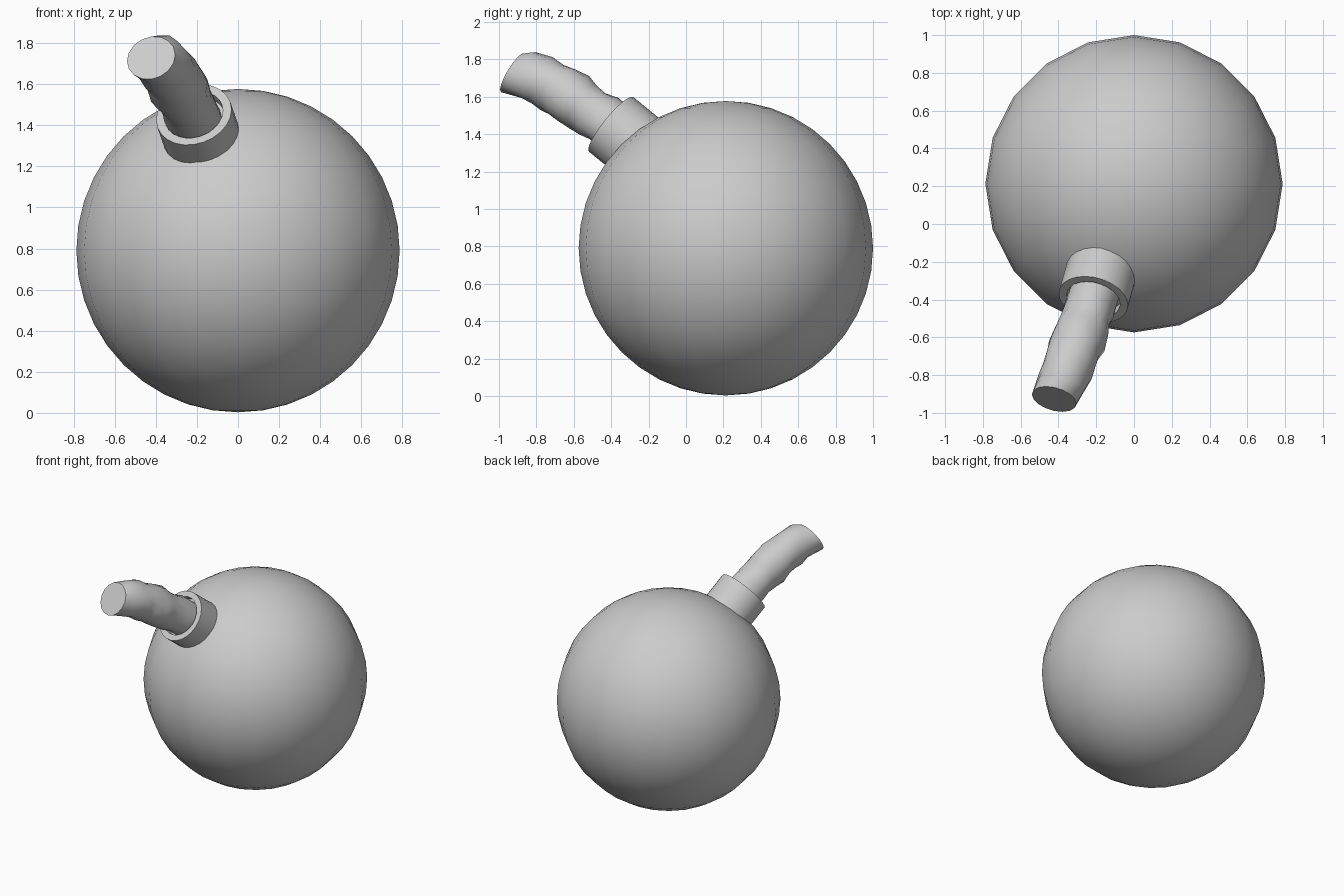
import bpy, bmesh, math
from mathutils import Vector

if "Cube" in bpy.data.objects:
    bpy.data.objects.remove(bpy.data.objects["Cube"])


def finish(name, bm):
    bmesh.ops.recalc_face_normals(bm, faces=bm.faces)
    me = bpy.data.meshes.new(name)
    bm.to_mesh(me)
    bm.free()
    ob = bpy.data.objects.new(name, me)
    bpy.context.collection.objects.link(ob)
    bpy.context.view_layer.objects.active = ob
    ob.select_set(True)
    bpy.ops.object.shade_smooth_by_angle(angle=math.radians(35))
    ob.select_set(False)
    return ob


def loft(name, rings):
    """Skin a list of vertex rings and close both ends."""
    bm = bmesh.new()
    vs = [[bm.verts.new(p) for p in ring] for ring in rings]
    n = len(vs[0])
    for a, b in zip(vs, vs[1:]):
        for i in range(n):
            j = (i + 1) % n
            bm.faces.new((a[i], a[j], b[j], b[i]))
    bm.faces.new(vs[0])
    bm.faces.new(vs[-1])
    return finish(name, bm)


def ring(center, axis, radius_at, n):
    axis = Vector(axis).normalized()
    u = axis.cross(Vector((1, 0, 0))).normalized()
    v = axis.cross(u)
    out = []
    for i in range(n):
        a = 2 * math.pi * i / n
        out.append(Vector(center) + (u * math.cos(a) + v * math.sin(a)) * radius_at(a))
    return out


# round body
bm = bmesh.new()
bmesh.ops.create_uvsphere(bm, u_segments=20, v_segments=20, radius=0.787)
# a pole vertex of the equator lies on the y axis
bmesh.ops.translate(bm, verts=bm.verts, vec=(0, 0.213, 0.79))
finish("body", bm)

# neck collar with a shallow socket
axis = Vector((-0.215, -0.757, 0.617)).normalized()
end = Vector((-0.215, -0.40, 1.452))
profile = [(-0.34, 0.188), (0, 0.188), (0, 0.145), (-0.05, 0.145)]
loft("neck", [ring(end + axis * d, axis, lambda a, r=r: r, 24) for d, r in profile])

# lumpy bent fuse: (centre, radius) stations
path = [
    ((-0.20, -0.34, 1.402), 0.132), ((-0.233, -0.44, 1.478), 0.134),
    ((-0.252, -0.50, 1.512), 0.130), ((-0.272, -0.555, 1.552), 0.136),
    ((-0.290, -0.605, 1.586), 0.146), ((-0.313, -0.66, 1.626), 0.139),
    ((-0.334, -0.715, 1.655), 0.135), ((-0.354, -0.77, 1.684), 0.136),
    ((-0.380, -0.84, 1.712), 0.128), ((-0.423, -0.927, 1.728), 0.121)]
rings = []
for k, (c, r) in enumerate(path):
    lo, hi = Vector(path[max(k - 1, 0)][0]), Vector(path[min(k + 1, len(path) - 1)][0])
    last = k == len(path) - 1
    d = Vector((-0.24, -0.83, 0.50)) if last else hi - lo
    amp = 0.0 if last or k == 0 else 0.006
    rings.append(ring(c, d, lambda a, r=r, k=k, amp=amp: r + amp * math.sin(3 * a + 1.9 * k), 16))
loft("fuse", rings)
